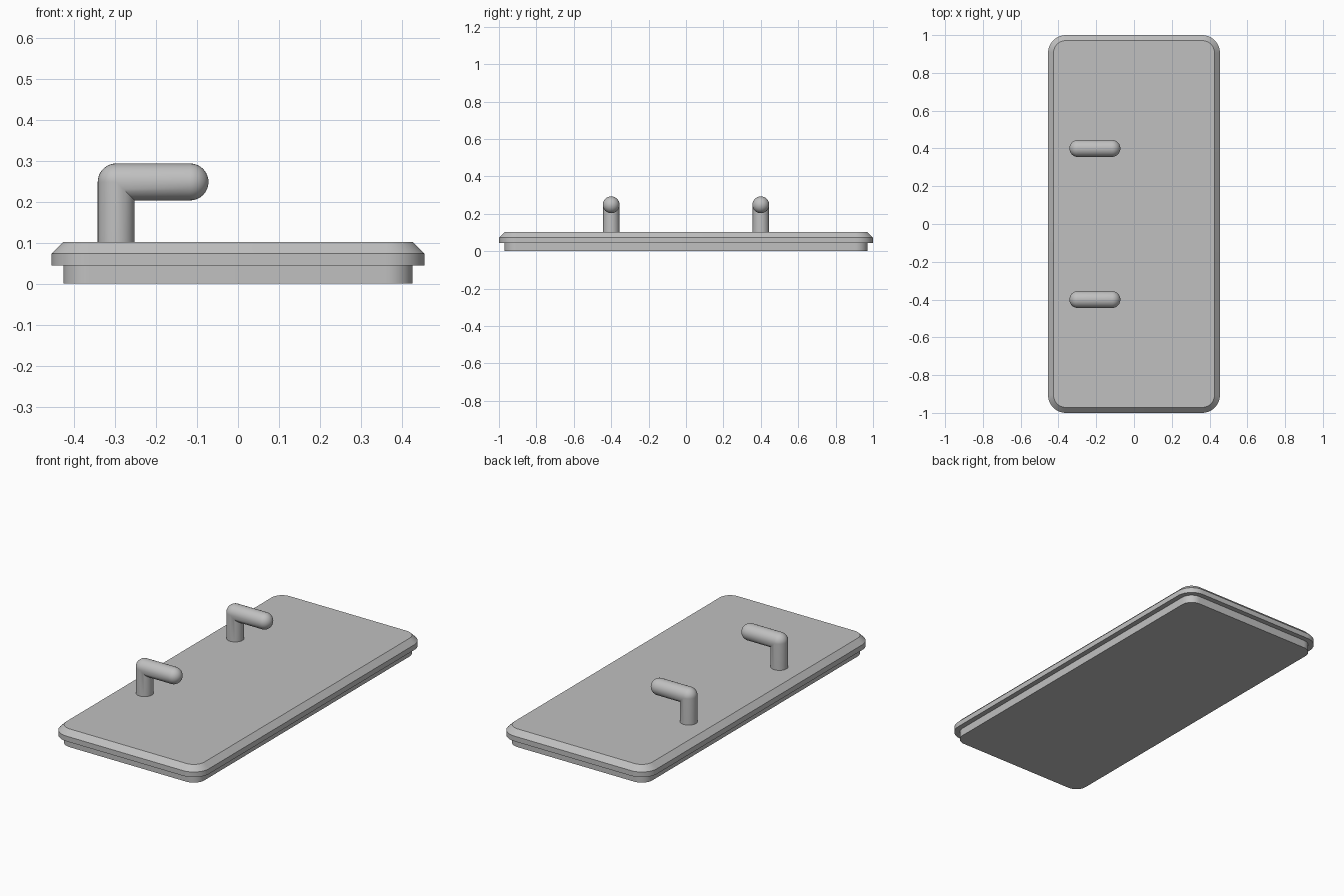
import bpy, bmesh, math

if "Cube" in bpy.data.objects:
    bpy.data.objects.remove(bpy.data.objects["Cube"])

grey = bpy.data.materials.new("light_grey")
grey.diffuse_color = (0.53, 0.53, 0.53, 1)
grey.use_nodes = True
grey.node_tree.nodes["Principled BSDF"].inputs["Base Color"].default_value = grey.diffuse_color


def loft(name, rings):
    """Skin closed rings of points and cap both ends."""
    bm = bmesh.new()
    loops = [[bm.verts.new(p) for p in ring] for ring in rings]
    n = len(loops[0])
    for a, b in zip(loops, loops[1:]):
        for i in range(n):
            j = (i + 1) % n
            bm.faces.new((a[i], a[j], b[j], b[i]))
    bm.faces.new(loops[0])
    bm.faces.new(loops[-1])
    bmesh.ops.remove_doubles(bm, verts=bm.verts, dist=1e-5)
    bmesh.ops.recalc_face_normals(bm, faces=bm.faces)
    mesh = bpy.data.meshes.new(name)
    bm.to_mesh(mesh)
    bm.free()
    mesh.materials.append(grey)
    obj = bpy.data.objects.new(name, mesh)
    bpy.context.collection.objects.link(obj)
    bpy.ops.object.select_all(action='DESELECT')
    bpy.context.view_layer.objects.active = obj
    obj.select_set(True)
    bpy.ops.object.shade_smooth_by_angle(angle=math.radians(30))
    return obj


def rounded_rect(hx, hy, r, z, steps=10):
    """Rounded rectangle outline at height z."""
    pts = []
    corners = [(1, 1), (-1, 1), (-1, -1), (1, -1)]
    for k, (sx, sy) in enumerate(corners):
        for i in range(steps + 1):
            a = math.pi / 2 * (k + i / steps)
            pts.append((sx * (hx - r) + r * math.cos(a),
                        sy * (hy - r) + r * math.sin(a), z))
    return pts


# Panel: recessed lower lip, wider slab, chamfered top edge
loft("panel", [
    rounded_rect(0.426, 0.971, 0.065, 0.0),
    rounded_rect(0.426, 0.971, 0.065, 0.044),
    rounded_rect(0.455, 1.0, 0.094, 0.044),
    rounded_rect(0.455, 1.0, 0.094, 0.073),
    rounded_rect(0.426, 0.971, 0.065, 0.102),
])

# Hook handles: upright post, round outer elbow with mitred inside, domed tip
R, CX, CZ, TIP = 0.045, -0.297, 0.248, -0.117
SIDES, BEND = 32, 10


def hook_rings(y):
    circle = [(R * math.cos(2 * math.pi * i / SIDES),
               R * math.sin(2 * math.pi * i / SIDES)) for i in range(SIDES)]
    rings = [[(CX - u, y + v, 0.1) for u, v in circle]]
    for k in range(BEND + 1):
        a = math.pi / 2 * k / BEND
        rings.append([(CX - u * math.cos(a), y + v, CZ + u * math.sin(a)) if u > 0
                      else (CX - u, y + v, CZ + u) for u, v in circle])
    for k in range(BEND):
        a = math.pi / 2 * k / BEND
        s = math.cos(a)
        rings.append([(TIP + R * math.sin(a), y + v * s, CZ + u * s)
                      for u, v in circle])
    rings.append([(TIP + R * 0.999, y + v * 0.04, CZ + u * 0.04) for u, v in circle])
    return rings


for label, y in (("front_hook", -0.4), ("back_hook", 0.4)):
    loft(label, hook_rings(y))
